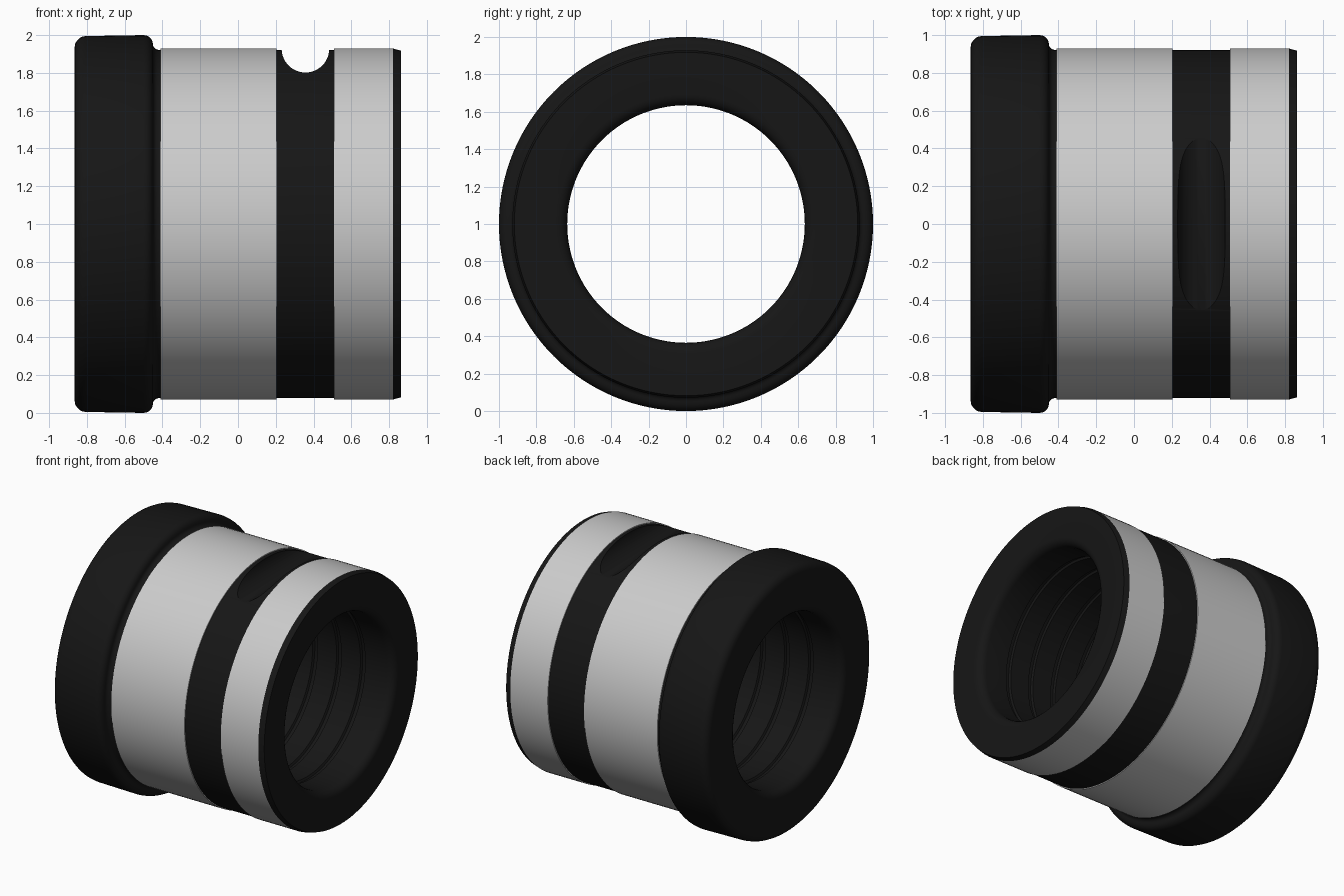
import bpy, bmesh, math
from mathutils import Vector, Matrix

if "Cube" in bpy.data.objects:
    bpy.data.objects.remove(bpy.data.objects["Cube"])

SEG = 128


def arc(cx, cr, rad, a0, a1, n=5):
    return [(cx + rad * math.cos(math.radians(a0 + (a1 - a0) * i / n)),
             cr + rad * math.sin(math.radians(a0 + (a1 - a0) * i / n))) for i in range(n + 1)]


def material(name, rgb):
    m = bpy.data.materials.new(name)
    m.diffuse_color = (*rgb, 1)
    m.use_nodes = True
    m.node_tree.nodes["Principled BSDF"].inputs["Base Color"].default_value = m.diffuse_color
    return m


def finish(ob):
    bpy.ops.object.select_all(action='DESELECT')
    bpy.context.view_layer.objects.active = ob
    ob.select_set(True)
    bpy.ops.object.shade_smooth_by_angle(angle=math.radians(30))


def lathe(name, profile, closed, mat=None):
    """Revolve (x, radius) points about the x axis at z = 1."""
    bm = bmesh.new()
    rings = []
    for x, r in profile:
        rings.append([bm.verts.new((x, r * math.cos(2 * math.pi * k / SEG),
                                    1 + r * math.sin(2 * math.pi * k / SEG))) for k in range(SEG)])
    pairs = list(zip(rings, rings[1:]))
    if closed:
        pairs.append((rings[-1], rings[0]))
    for a, b in pairs:
        for k in range(SEG):
            j = (k + 1) % SEG
            bm.faces.new((a[k], a[j], b[j], b[k]))
    if closed:
        bmesh.ops.recalc_face_normals(bm, faces=bm.faces)
    else:
        bmesh.ops.reverse_faces(bm, faces=[f for f in bm.faces
            if f.normal.dot(f.calc_center_median() - Vector((f.calc_center_median().x, 0, 1))) < 0])
    me = bpy.data.meshes.new(name)
    bm.to_mesh(me)
    bm.free()
    ob = bpy.data.objects.new(name, me)
    bpy.context.collection.objects.link(ob)
    if mat:
        me.materials.append(mat)
    return ob


rubber = material("black_rubber", (0.008, 0.008, 0.008))

# Rubber body: flange, neck fillet, barrel and end chamfer
outer = (arc(-0.805, 0.935, 0.06, 180, 90) + arc(-0.50, 0.95, 0.05, 90, 0)
         + arc(-0.42, 0.952, 0.03, 180, 270) + [(-0.41, 0.922), (0.82, 0.928), (0.862, 0.918)])
outer[-2] = (0.82, 0.922)
# Bore: rounded mouths and evenly spaced shallow grooves
R = 0.635
bore = arc(0.802, R + 0.06, 0.06, 0, -90)
for i in range(7):
    c = 0.6 - 0.2 * i
    bore += [(c + 0.02, R), (c + 0.012, R + 0.015), (c - 0.012, R + 0.015), (c - 0.02, R)]
bore += arc(-0.805, R + 0.06, 0.06, 270, 180)
body = lathe("rubber_body", outer + bore, True, rubber)

# Crosswise round cutter for the locating notch in the top of the dark band
bm = bmesh.new()
bmesh.ops.create_cone(bm, cap_ends=True, segments=48, radius1=0.126, radius2=0.126, depth=1.6,
                      matrix=Matrix.Translation((0.357, 0, 1.928)) @ Matrix.Rotation(math.pi / 2, 4, 'X'))
me = bpy.data.meshes.new("notch_cutter")
bm.to_mesh(me)
bm.free()
cutter = bpy.data.objects.new("notch_cutter", me)
bpy.context.collection.objects.link(cutter)
mod = body.modifiers.new("notch", 'BOOLEAN')
mod.object = cutter
mod.operation = 'DIFFERENCE'
mod.solver = 'EXACT'
bpy.context.view_layer.objects.active = body
bpy.ops.object.modifier_apply(modifier=mod.name)
bpy.data.objects.remove(cutter)
finish(body)

# Bare metal bands showing between the rubber
for name, x0, x1 in (("wide_metal_band", -0.41, 0.203), ("narrow_metal_band", 0.507, 0.82)):
    band = lathe(name, [(x0, 0.921), (x0, 0.929), (x1, 0.929), (x1, 0.921)], False)
    finish(band)

# Dark edge of the end chamfer, meeting the narrow band
lip = lathe("end_chamfer", [(0.82, 0.929), (0.862, 0.918)], False, rubber)
finish(lip)
